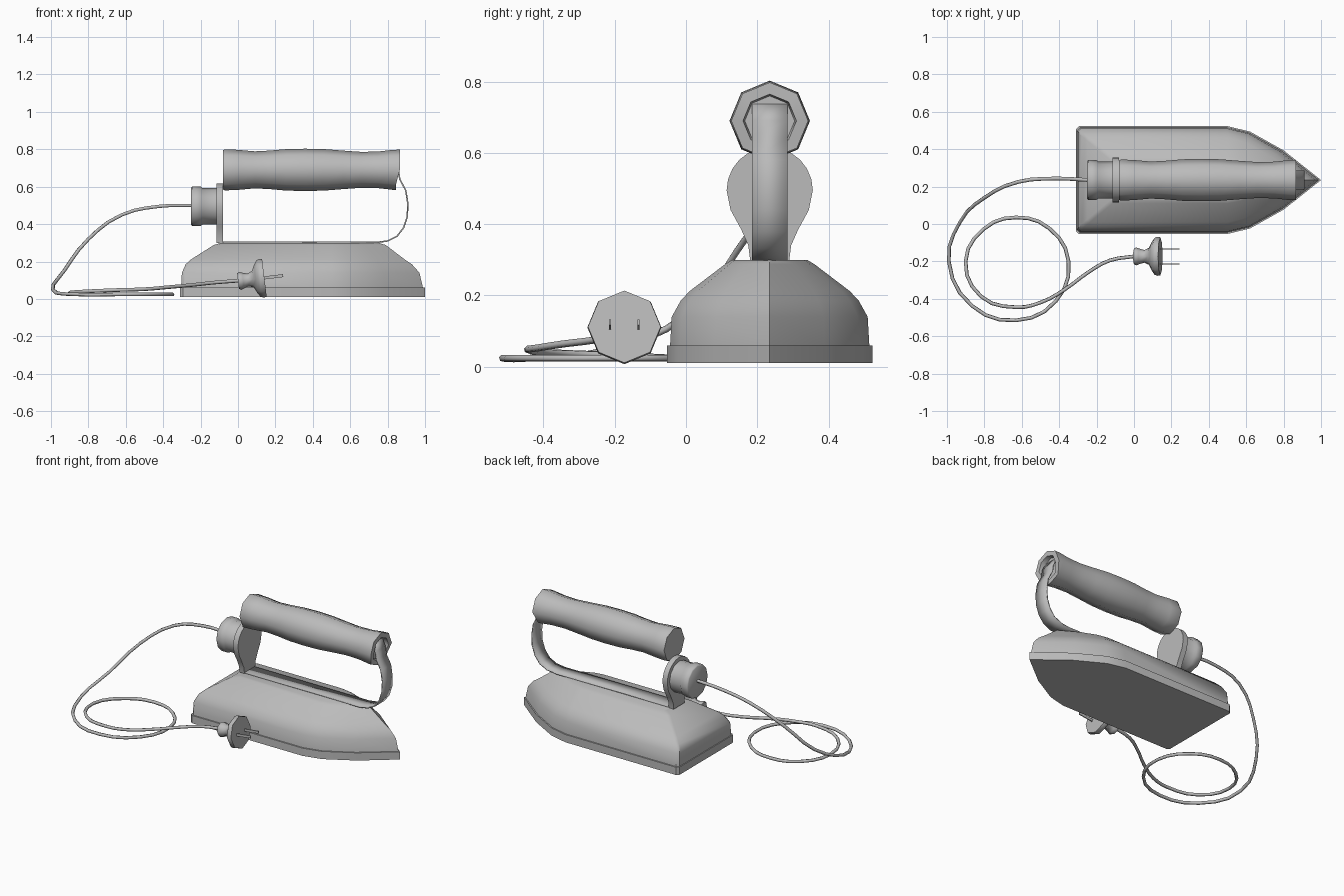
import bpy, bmesh
from math import sin, cos, pi, radians
from mathutils import Matrix, Vector

cube = bpy.data.objects.get("Cube")
if cube:
    bpy.data.objects.remove(cube, do_unlink=True)

grey = bpy.data.materials.new("plain_grey")
grey.use_nodes = True
COLOUR = (0.5, 0.5, 0.5, 1)
grey.diffuse_color = COLOUR
grey.node_tree.nodes["Principled BSDF"].inputs["Base Color"].default_value = COLOUR

MID = 0.235  # centre line of the iron


def finish(name, bm, smooth=50):
    """Turn a bmesh into a shaded, coloured object."""
    bmesh.ops.recalc_face_normals(bm, faces=bm.faces)
    mesh = bpy.data.meshes.new(name)
    bm.to_mesh(mesh)
    bm.free()
    mesh.materials.append(grey)
    obj = bpy.data.objects.new(name, mesh)
    bpy.context.collection.objects.link(obj)
    bpy.ops.object.select_all(action="DESELECT")
    obj.select_set(True)
    bpy.context.view_layer.objects.active = obj
    bpy.ops.object.shade_smooth_by_angle(angle=radians(smooth))
    return obj


def loft(name, rings, matrix=Matrix(), smooth=50):
    """Skin a closed solid over a list of equal-length point rings."""
    bm = bmesh.new()
    loops = [[bm.verts.new(matrix @ Vector(p)) for p in ring] for ring in rings]
    for a, b in zip(loops, loops[1:]):
        for i in range(len(a)):
            j = (i + 1) % len(a)
            bm.faces.new((a[i], a[j], b[j], b[i]))
    bm.faces.new(loops[0])
    bm.faces.new(loops[-1])
    return finish(name, bm, smooth)


def circle(x, r, sides=8):
    """Ring around the x axis with a vertex on top."""
    return [(x, r * sin(2 * pi * i / sides), r * cos(2 * pi * i / sides))
            for i in range(sides)]


def outline(back, tip, half, z):
    """Pointed plan shape of the iron at one height."""
    shoulder, c = 0.5, 0.015
    length = tip - shoulder
    side = [(back, half - c), (back + c, half), (shoulder, half),
            (shoulder + length * 0.24, half * 0.9),
            (shoulder + length * 0.6, half * 0.55)]
    plan = side + [(tip, 0)] + [(x, -y) for x, y in reversed(side)]
    return [(x, MID + y, z) for x, y in plan]


# Sole plate and domed body
loft("sole_plate", [outline(-0.31, 1, 0.288, z) for z in (0.01, 0.06)], smooth=35)
loft("body", [outline(*s) for s in (
    (-0.305, 0.99, 0.28, 0.055), (-0.3, 0.97, 0.275, 0.14),
    (-0.28, 0.93, 0.25, 0.185), (-0.25, 0.89, 0.225, 0.212),
    (-0.13, 0.79, 0.125, 0.288), (-0.09, 0.75, 0.105, 0.3))], smooth=40)

# Turned handle, its front end hooded and recessed
rings = [circle(x, r) for x, r in (
    (-0.08, 0.105), (-0.07, 0.11), (0, 0.107), (0.09, 0.099), (0.17, 0.103),
    (0.26, 0.111), (0.36, 0.113), (0.46, 0.111), (0.56, 0.103),
    (0.66, 0.096), (0.75, 0.098), (0.83, 0.107))]
for r in (0.108, 0.075):
    rings.append([(0.865 if z > -0.01 else 0.845, y, z) for _, y, z in circle(0, r)])
rings.append(circle(0.835, 0.07))
loft("handle", rings, Matrix.Translation((0, MID, 0.69)))

# Flat strap along the top, curling up into the handle
strap_path = ((-0.085, 0.302), (0.74, 0.302), (0.8, 0.31), (0.85, 0.335),
              (0.885, 0.38), (0.905, 0.44), (0.908, 0.51), (0.897, 0.58),
              (0.865, 0.64), (0.857, 0.69), (0.835, 0.735))
bm = bmesh.new()
edges = [[bm.verts.new((x, MID + s, z)) for s in (-0.05, 0.05)] for x, z in strap_path]
for a, b in zip(edges, edges[1:]):
    bm.faces.new((a[0], a[1], b[1], b[0]))
strap = finish("strap", bm)
mod = strap.modifiers.new("thickness", "SOLIDIFY")
mod.thickness, mod.offset = 0.008, 0

# Spoon-shaped rear bracket
half = [(0.055, 0.3), (0.06, 0.34), (0.08, 0.385), (0.11, 0.44)]
half += [(0.121 * cos(a * pi / 12), 0.495 + 0.121 * sin(a * pi / 12)) for a in range(6)]
shape = half + [(0, 0.616)] + [(-y, z) for y, z in reversed(half)]
loft("rear_bracket", [[(x, MID + y, z) for y, z in shape] for x in (-0.115, -0.08)], smooth=35)

# Upright joining the bracket to the handle
loft("bracket_post", [[(x, MID + y, z) for x, y in
     ((-0.105, -0.05), (-0.08, -0.05), (-0.08, 0.05), (-0.105, 0.05))]
     for z in (0.3, 0.6)], smooth=30)

# Cord socket
loft("cord_socket", [circle(x, r, 12) for x, r in (
    (-0.25, 0.1), (-0.245, 0.106), (-0.2, 0.106), (-0.19, 0.098), (-0.11, 0.098))],
    Matrix.Translation((0, MID, 0.495)))

# Cord: drop from the socket, a coil on the ground, then the run to the plug
path = [(-0.24, MID, 0.5), (-0.42, 0.243, 0.495), (-0.62, 0.225, 0.45),
        (-0.8, 0.14, 0.32), (-0.93, 0.01, 0.15)]
radii = (0.36, 0.335, 0.315, 0.3, 0.28, 0.25, 0.235, 0.245, 0.27, 0.265, 0.245)
for i, r in enumerate(radii):
    a = pi + i * pi / 4
    z = 0.05 if i == 0 else 0.024 + 0.008 * max(0, i - 7)
    path.append((-0.63 + r * cos(a), -0.2 + r * sin(a), z))
path += [(-0.5, -0.42, 0.052), (-0.37, -0.35, 0.063), (-0.24, -0.255, 0.075),
         (-0.13, -0.195, 0.087), (0.01, -0.172, 0.098)]
curve = bpy.data.curves.new("cord", "CURVE")
curve.dimensions = "3D"
curve.bevel_depth, curve.bevel_resolution = 0.01, 1
curve.resolution_u = 3
curve.use_fill_caps = True
spline = curve.splines.new("BEZIER")
spline.bezier_points.add(len(path) - 1)
for point, co in zip(spline.bezier_points, path):
    point.co = co
    point.handle_left_type = point.handle_right_type = "AUTO"
curve.materials.append(grey)
cord = bpy.data.objects.new("cord", curve)
bpy.context.collection.objects.link(cord)
bpy.ops.object.select_all(action="DESELECT")
cord.select_set(True)
bpy.context.view_layer.objects.active = cord
bpy.ops.object.convert(target="MESH")
bpy.ops.object.shade_smooth_by_angle(angle=radians(65))

# Plug, tilted slightly upward, with two flat prongs
tilt = Matrix.Translation((0, -0.173, 0.095)) @ Matrix.Rotation(radians(-7), 4, "Y")
loft("plug", [circle(x, r) for x, r in (
    (0, 0.042), (0.012, 0.048), (0.028, 0.042), (0.055, 0.034), (0.08, 0.045),
    (0.095, 0.075), (0.11, 0.098), (0.125, 0.104), (0.142, 0.102))], tilt)
for side, name in ((-0.04, "right_prong"), (0.04, "left_prong")):
    loft(name, [[(x, side + y, z) for y, z in
         ((-0.003, -0.008), (0.003, -0.008), (0.003, 0.008), (-0.003, 0.008))]
         for x in (0.13, 0.243)], tilt, smooth=30)
